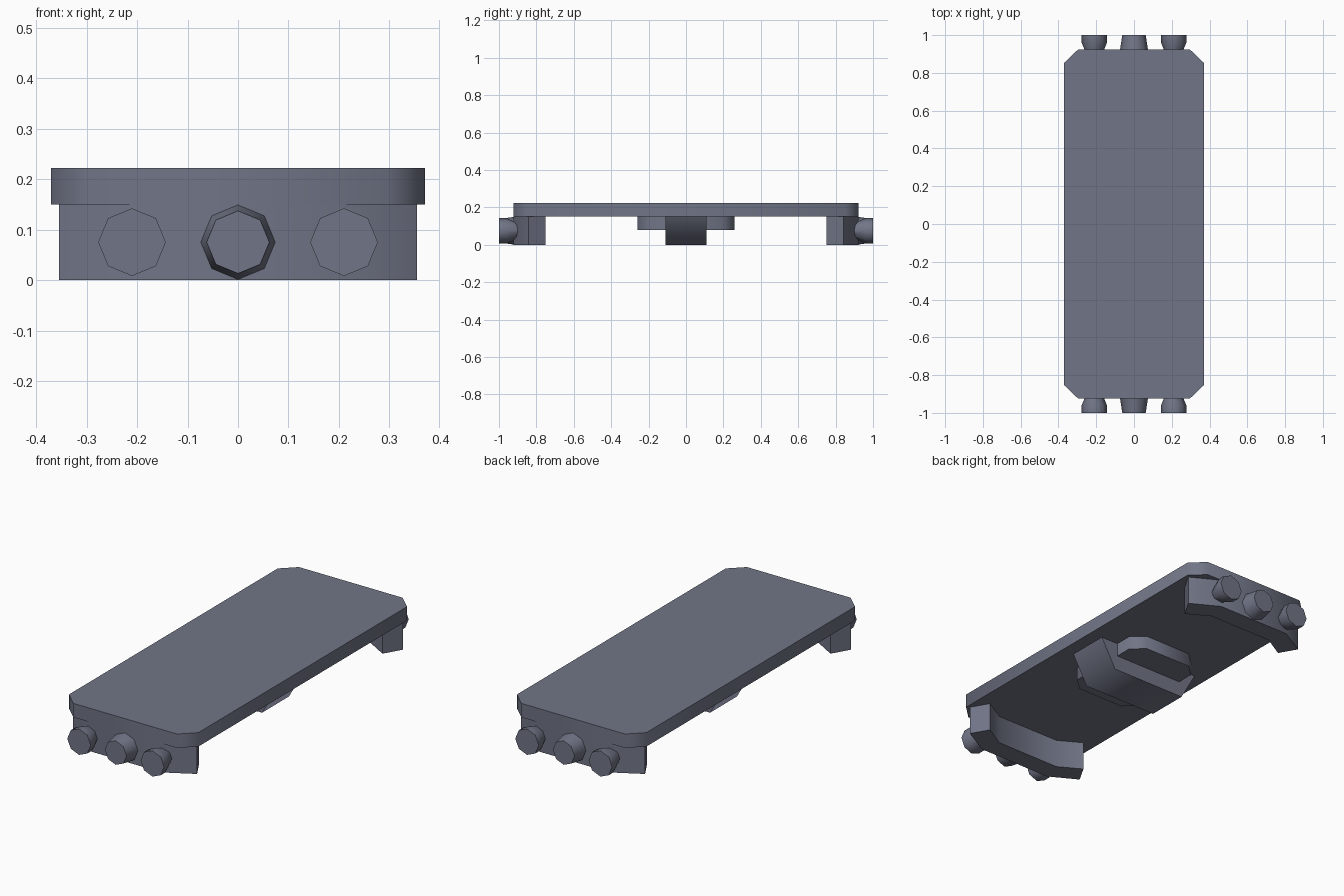
import bpy, bmesh, math
from mathutils import Matrix

if "Cube" in bpy.data.objects:
    bpy.data.objects.remove(bpy.data.objects["Cube"])

slate = bpy.data.materials.new("slate_grey")
slate.diffuse_color = (0.165, 0.178, 0.24, 1)
slate.use_nodes = True
slate.node_tree.nodes["Principled BSDF"].inputs["Base Color"].default_value = slate.diffuse_color


def finish(bm, name):
    bmesh.ops.recalc_face_normals(bm, faces=bm.faces)
    me = bpy.data.meshes.new(name)
    bm.to_mesh(me)
    bm.free()
    me.materials.append(slate)
    ob = bpy.data.objects.new(name, me)
    bpy.context.collection.objects.link(ob)
    bpy.ops.object.select_all(action='DESELECT')
    ob.select_set(True)
    bpy.context.view_layer.objects.active = ob
    bpy.ops.object.shade_smooth_by_angle(angle=math.radians(62))
    return ob


def prism(name, pts, start, direction):
    """Extrude a closed outline of 3D points along a direction."""
    bm = bmesh.new()
    f = bm.faces.new([bm.verts.new(p) for p in pts])
    r = bmesh.ops.extrude_face_region(bm, geom=[f], use_keep_orig=True)
    vs = [v for v in r['geom'] if isinstance(v, bmesh.types.BMVert)]
    bmesh.ops.translate(bm, verts=vs, vec=direction)
    bmesh.ops.translate(bm, verts=bm.verts, vec=start)
    return finish(bm, name)


def chamfered(x, y, cx, cy):
    """Rectangle outline with cut corners."""
    return [(x, y - cy, 0), (x - cx, y, 0), (cx - x, y, 0), (-x, y - cy, 0),
            (-x, cy - y, 0), (cx - x, -y, 0), (x - cx, -y, 0), (x, cy - y, 0)]


def round_stub(name, x, side, rings):
    """Eight-sided turned part along y; rings are (y, radius)."""
    bm = bmesh.new()
    loops = []
    for y, r in rings:
        loops.append([bm.verts.new((x + r * math.cos(i * math.pi / 4), side * y,
                                    0.075 + r * math.sin(i * math.pi / 4)))
                      for i in range(8)])
    for a, b in zip(loops, loops[1:]):
        for i in range(8):
            j = (i + 1) % 8
            bm.faces.new((a[i], a[j], b[j], b[i]))
    bm.faces.new(loops[0])
    bm.faces.new(loops[-1])
    finish(bm, name)


# Flat deck
prism("deck", chamfered(0.37, 0.923, 0.073, 0.07), (0, 0, 0.15), (0, 0, 0.072))

# Middle pad and trapezoid block below the deck
prism("centre_pad", chamfered(0.2, 0.26, 0.065, 0.06), (0, 0, 0.08), (0, 0, 0.07))
prism("centre_block", [(-0.3, 0, 0.15), (-0.215, 0, 0), (0.215, 0, 0), (0.3, 0, 0.15)],
      (0, -0.11, 0), (0, 0.22, 0))

# Angled end beam, coupler and two buffers at each end
half = [(0.21, 0.923), (0.355, 0.842), (0.302, 0.75), (0.184, 0.818)]
for side, label in ((-1, "front"), (1, "back")):
    outline = half + [(-x, y) for x, y in reversed(half)]
    prism(label + "_end_beam", [(x, side * y, 0) for x, y in outline],
          (0, 0, 0), (0, 0, 0.15))
    round_stub(label + "_coupler", 0, side, [(0.915, 0.075), (1.0, 0.062)])
    for x, hand in ((-0.21, "left"), (0.21, "right")):
        round_stub(f"{label}_{hand}_buffer", x, side,
                   [(0.88, 0.034), (0.96, 0.067), (1.0, 0.067)])
